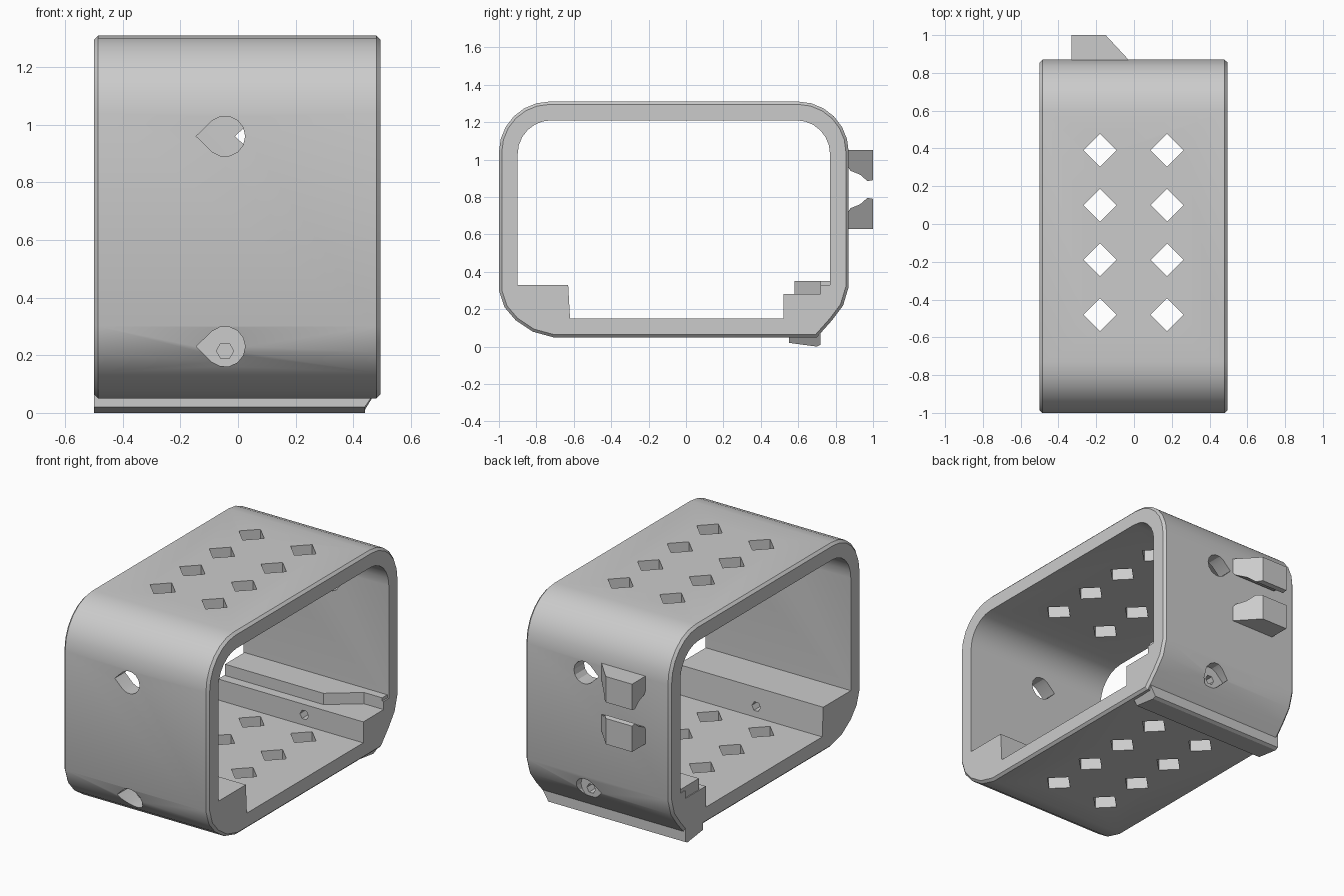
import bpy, bmesh
from math import sin, cos, radians

if "Cube" in bpy.data.objects:
    bpy.data.objects.remove(bpy.data.objects["Cube"])

X0, X1 = -0.5, 0.495


def prism(name, profile, axis, a, b, rim=0.0):
    """Extrude a 2D profile along an axis; rim chamfers both end outlines."""
    place = {'x': lambda p, t: (t, p[0], p[1]),
             'y': lambda p, t: (p[0], t, p[1]),
             'z': lambda p, t: (p[0], p[1], t)}[axis]
    bm = bmesh.new()
    ends = [[bm.verts.new(place(p, t)) for p in profile] for t in (a, b)]
    caps = [bm.faces.new(e) for e in ends]
    n = len(profile)
    for i in range(n):
        j = (i + 1) % n
        bm.faces.new((ends[0][i], ends[0][j], ends[1][j], ends[1][i]))
    bmesh.ops.recalc_face_normals(bm, faces=bm.faces[:])
    if rim:
        edges = [e for f in caps for e in f.edges]
        bmesh.ops.bevel(bm, geom=edges, offset=rim, segments=1, affect='EDGES')
    mesh = bpy.data.meshes.new(name)
    bm.to_mesh(mesh)
    bm.free()
    ob = bpy.data.objects.new(name, mesh)
    bpy.context.collection.objects.link(ob)
    return ob


def arc(cx, cy, r, a0, a1, steps=6):
    return [(cx + r * cos(radians(a0 + (a1 - a0) * i / steps)),
             cy + r * sin(radians(a0 + (a1 - a0) * i / steps))) for i in range(steps + 1)]


def select(ob):
    bpy.ops.object.select_all(action='DESELECT')
    ob.select_set(True)
    bpy.context.view_layer.objects.active = ob


def cut(target, cutter):
    select(target)
    mod = target.modifiers.new("cut", 'BOOLEAN')
    mod.operation = 'DIFFERENCE'
    mod.solver = 'EXACT'
    mod.object = cutter
    bpy.ops.object.modifier_apply(modifier=mod.name)
    bpy.data.objects.remove(cutter, do_unlink=True)


# Outer shell with rounded corners
outer = (arc(0.60, 1.04, 0.27, 0, 90) + arc(-0.73, 1.04, 0.27, 90, 180)
         + [(-1, 0.30), (-0.97, 0.21), (-0.91, 0.14), (-0.82, 0.08), (-0.71, 0.05),
            (0.70, 0.05), (0.78, 0.14), (0.84, 0.22), (0.87, 0.32)])
frame = prism("frame", outer, 'x', X0, X1, rim=0.015)

# Opening, leaving a front ledge and a stepped rear rail
inner = (arc(0.59, 1.03, 0.18, 0, 90) + arc(-0.72, 1.03, 0.18, 90, 180)
         + [(-0.90, 0.33), (-0.63, 0.33), (-0.62, 0.15), (0.52, 0.15), (0.52, 0.28),
            (0.72, 0.28), (0.72, 0.33), (0.77, 0.33)])
cut(frame, prism("opening", inner, 'x', -0.7, 0.7))

# Diamond vents through top and bottom
for cx in (-0.18, 0.175):
    for cy in (0.39, 0.10, -0.19, -0.48):
        d = 0.087
        diamond = [(cx - d, cy), (cx, cy - d), (cx + d, cy), (cx, cy + d)]
        cut(frame, prism("vent", diamond, 'z', -0.2, 1.5))

# Teardrop screw holes, with a narrow bore through the lower ledges
for cx, wall, lower, bore in ((-0.045, (-1.1, -0.87), (-1.1, -0.84), (-1.0, -0.55)),
                              (0.09, (0.70, 0.95), (0.80, 0.95), (0.45, 0.90))):
    for cz, (y0, y1) in ((0.96, wall), (0.23, lower)):
        drop = arc(cx, cz, 0.07, -130, 130, 10) + [(cx - 0.1, cz)]
        cut(frame, prism("hole", drop, 'y', y0, y1))
    cut(frame, prism("bore", arc(cx, 0.215, 0.03, 0, 300, 5), 'y', *bore))

# Upper step of the rear rail, narrowing towards the right end
step = prism("rear_rail_step",
             [(X0 + 0.005, 0.58), (0.18, 0.58), (0.36, 0.72), (X1 - 0.01, 0.72),
              (X1 - 0.01, 0.78), (X0 + 0.005, 0.78)], 'z', 0.26, 0.35)

# Lip under the rear edge with a chamfered right end
lip = prism("bottom_lip", [(0.55, 0.10), (0.55, 0.02), (0.70, 0.0), (0.72, 0.01), (0.72, 0.10)],
            'x', X0, X1)
for v in lip.data.vertices:
    if v.co.x > 0 and v.co.z < 0.05:
        v.co.x = 0.44

# Pair of facing clip prongs on the rear wall, flared towards the wall
for name, side in (("upper_clip_prong", 1), ("lower_clip_prong", -1)):
    pts = [(0.86, 0.21), (1.0, 0.21), (1.0, 0.05), (0.97, 0.045), (0.93, 0.08),
           (0.88, 0.10), (0.86, 0.13)]
    prong = prism(name, [(y, 0.84 + side * h) for y, h in pts], 'x', -0.33, 0)
    for v in prong.data.vertices:
        if v.co.x > -0.1:
            v.co.x = -0.02 - 0.13 * (v.co.y - 0.86) / 0.14

# Smooth rounded corners, keep hard edges
select(frame)
bpy.ops.object.shade_smooth_by_angle(angle=radians(25))
